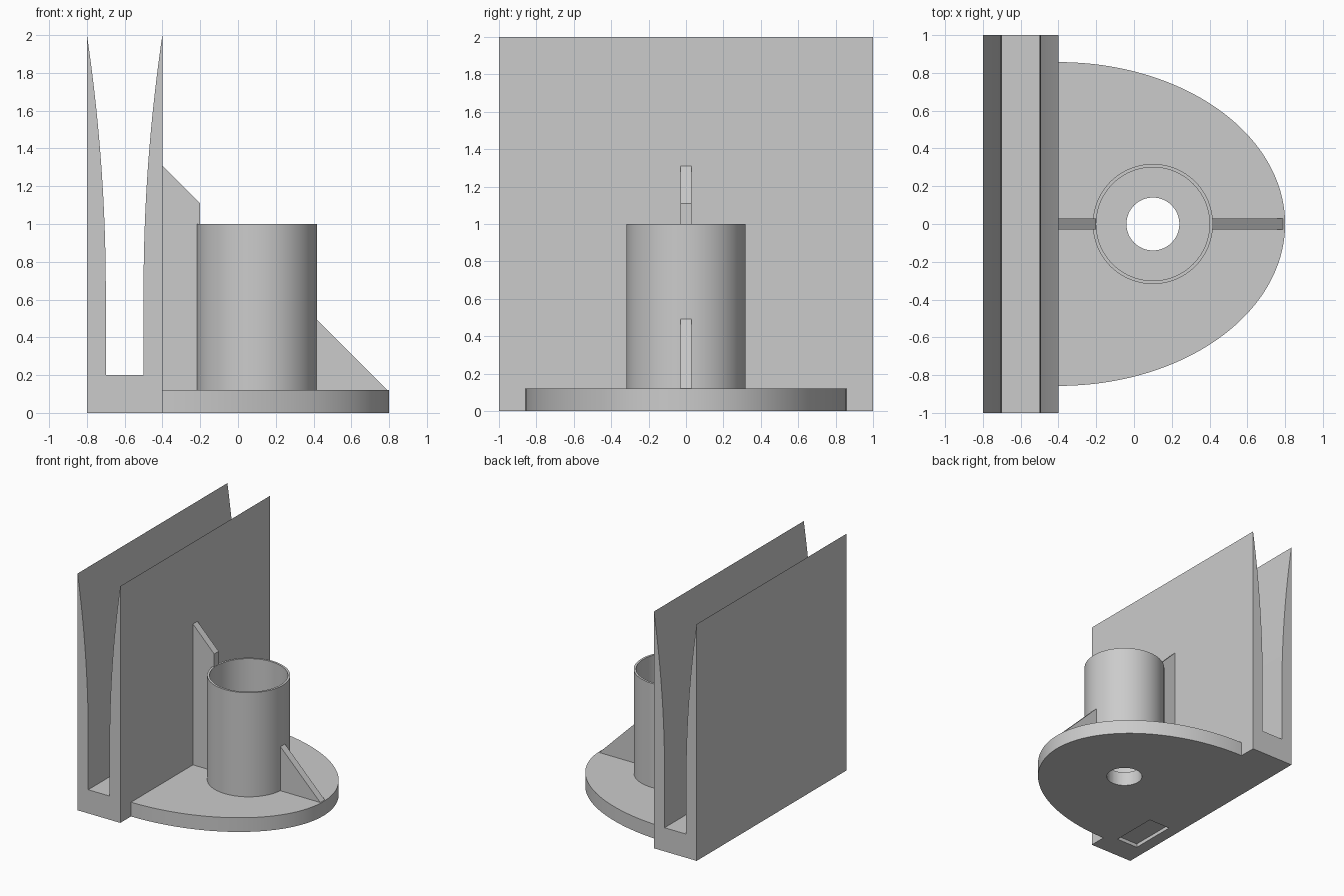
import bpy
import bmesh
from math import cos, sin, pi, radians
from mathutils import Vector

default = bpy.data.objects.get("Cube")
if default:
    bpy.data.objects.remove(default, do_unlink=True)

# Single flat grey
grey = bpy.data.materials.new("plain grey")
grey.use_nodes = True
GREY = (0.6, 0.6, 0.6, 1)
grey.diffuse_color = GREY
grey.node_tree.nodes["Principled BSDF"].inputs["Base Color"].default_value = GREY


def finish(name, bm, smooth=False):
    bmesh.ops.recalc_face_normals(bm, faces=bm.faces)
    mesh = bpy.data.meshes.new(name)
    bm.to_mesh(mesh)
    bm.free()
    mesh.materials.append(grey)
    obj = bpy.data.objects.new(name, mesh)
    bpy.context.collection.objects.link(obj)
    if smooth:
        activate(obj)
        bpy.ops.object.shade_smooth_by_angle(angle=radians(30))
    return obj


def activate(obj):
    bpy.ops.object.select_all(action='DESELECT')
    obj.select_set(True)
    bpy.context.view_layer.objects.active = obj


def prism(name, points, sweep, smooth=False):
    """Extrude a closed outline along a vector."""
    bm = bmesh.new()
    face = bm.faces.new([bm.verts.new(p) for p in points])
    ext = bmesh.ops.extrude_face_region(bm, geom=[face])
    moved = [v for v in ext["geom"] if isinstance(v, bmesh.types.BMVert)]
    bmesh.ops.translate(bm, verts=moved, vec=Vector(sweep))
    return finish(name, bm, smooth)


def side_prism(name, outline, half_width, smooth=False):
    """Extrude an (x, z) outline evenly to both sides of y = 0."""
    return prism(name, [(x, -half_width, z) for x, z in outline],
                 (0, 2 * half_width, 0), smooth)


def cut(obj, cutter):
    cutter.hide_render = True
    mod = obj.modifiers.new("cut", 'BOOLEAN')
    mod.operation = 'DIFFERENCE'
    mod.solver = 'EXACT'
    mod.object = cutter
    activate(obj)
    bpy.ops.object.modifier_apply(modifier=mod.name)
    bpy.data.objects.remove(cutter, do_unlink=True)


def circle(radius, z, steps=96):
    return [(CUP_X + radius * cos(2 * pi * i / steps),
             radius * sin(2 * pi * i / steps), z) for i in range(steps)]


CUP_X, BASE_TOP = 0.1, 0.12

# Upright holder: two walls that taper to knife edges, joined by a floor
SLOT_X, BEND_Z, STEPS = -0.6, 0.65, 24
inner = [(0.1, 0.2)]
for i in range(STEPS + 1):
    t = i / STEPS
    inner.append((0.1 + 0.0995 * t ** 2, BEND_Z + (2 - BEND_Z) * t))
half = inner + [(0.2, 2), (0.2, 0)]
outline = [(SLOT_X + x, z) for x, z in half]
outline += [(SLOT_X - x, z) for x, z in reversed(half)]
holder = side_prism("slotted_holder", outline, 1, True)

# Shallow rectangular recess under the holder
recess = prism("recess_cutter",
               [(-0.7, -0.8, -0.1), (-0.5, -0.8, -0.1),
                (-0.5, -0.4, -0.1), (-0.7, -0.4, -0.1)], (0, 0, 0.13))
cut(holder, recess)

# Half-elliptical base plate with a drain hole
arc = [-pi / 2 + pi * i / 96 for i in range(97)]
base = prism("base_plate",
             [(-0.4 + 1.2 * cos(a), 0.857 * sin(a), 0) for a in arc],
             (0, 0, BASE_TOP), True)
cut(base, prism("hole_cutter", circle(0.14, -0.1), (0, 0, 0.4)))
activate(base)
bpy.ops.object.shade_smooth_by_angle(angle=radians(30))

# Thin-walled cup
bm = bmesh.new()
rings = [[bm.verts.new(p) for p in circle(r, z)]
         for r, z in ((0.318, BASE_TOP), (0.318, 1), (0.3, 1), (0.3, BASE_TOP))]
for k, ring in enumerate(rings):
    above = rings[(k + 1) % len(rings)]
    for i in range(len(ring)):
        j = (i + 1) % len(ring)
        bm.faces.new((ring[i], ring[j], above[j], above[i]))
finish("cup_wall", bm, True)

# Bracing ribs
side_prism("inner_rib", [(-0.4, BASE_TOP), (-0.202, BASE_TOP),
                         (-0.202, 1.11), (-0.4, 1.31)], 0.03)
side_prism("outer_rib", [(0.41, BASE_TOP), (0.79, BASE_TOP),
                         (0.41, 0.5)], 0.03)
